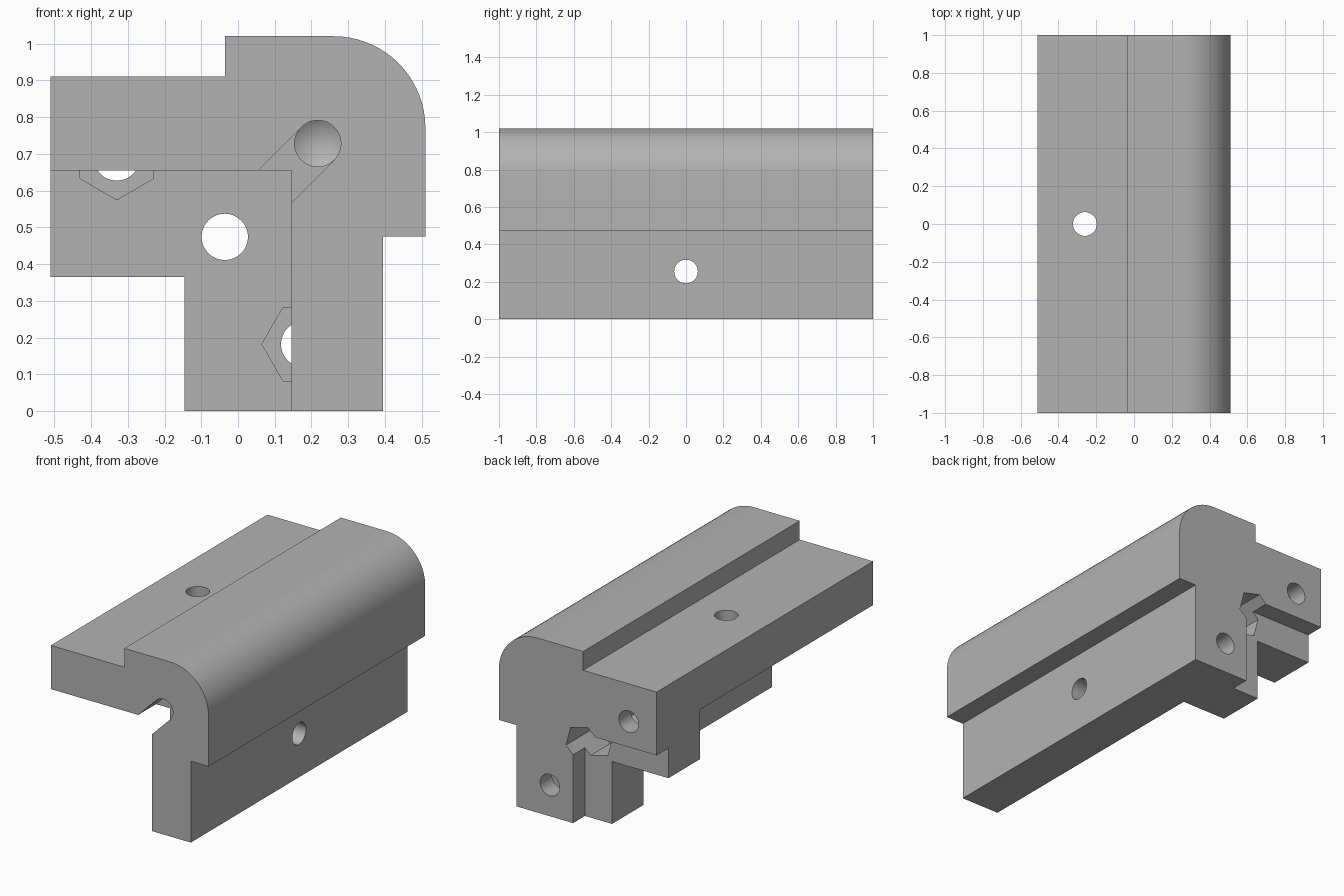
import bpy, bmesh, math
from mathutils import Vector

cube = bpy.data.objects.get("Cube")
if cube:
    bpy.data.objects.remove(cube, do_unlink=True)

grey = bpy.data.materials.new("plain_grey")
grey.use_nodes = True
colour = (0.45, 0.45, 0.45, 1)
grey.diffuse_color = colour
grey.node_tree.nodes["Principled BSDF"].inputs["Base Color"].default_value = colour

HOLE, NUT = 0.063, 0.115      # bolt hole and nut pocket radii
BLOCK_FRONT, BLOCK_BACK = 0.6, 0.89


def prism(name, outline, start, end, axis="y", tip=0):
    """Extrude a 2D outline along an axis, optionally ending in a cone."""
    def place(p, d):
        return {"x": (d, p[0], p[1]), "y": (p[0], d, p[1]), "z": (p[0], p[1], d)}[axis]
    bm = bmesh.new()
    a = [bm.verts.new(place(p, start)) for p in outline]
    b = [bm.verts.new(place(p, end)) for p in outline]
    n = len(outline)
    for i in range(n):
        j = (i + 1) % n
        bm.faces.new((a[i], a[j], b[j], b[i]))
    bm.faces.new(a)
    if tip:
        mid = sum((Vector(p) for p in outline), Vector((0, 0))) / n
        point = bm.verts.new(place(mid, end + tip))
        for i in range(n):
            bm.faces.new((b[i], b[(i + 1) % n], point))
    else:
        bm.faces.new(b)
    bmesh.ops.recalc_face_normals(bm, faces=bm.faces)
    mesh = bpy.data.meshes.new(name)
    bm.to_mesh(mesh)
    bm.free()
    mesh.materials.append(grey)
    obj = bpy.data.objects.new(name, mesh)
    bpy.context.collection.objects.link(obj)
    return obj


def ring(x, y, radius, sides=48, turn=0):
    return [(x + radius * math.cos(turn + math.tau * i / sides),
             y + radius * math.sin(turn + math.tau * i / sides)) for i in range(sides)]


def box(x0, x1, z0, z1):
    return [(x0, z0), (x1, z0), (x1, z1), (x0, z1)]


# Full corner profile with a rounded outer edge
arc = [(0.26 + 0.25 * math.cos(math.radians(t)), 0.77 + 0.25 * math.sin(math.radians(t)))
       for t in range(0, 91, 5)]
profile = [(-0.145, 0), (0.395, 0), (0.395, 0.475), (0.51, 0.475), *arc,
           (-0.035, 1.02), (-0.035, 0.91), (-0.51, 0.91), (-0.51, 0.365), (-0.145, 0.365)]
body = prism("corner_bracket", profile, -1, 1)

# Recesses that leave a thin front section and a stepped back rim
cutters = [
    prism("front_recess_cutter", box(-1, 0.145, -1, 0.655), -2, BLOCK_FRONT),
    prism("back_step_cutter", box(-1, 0.03, -1, 0.54), BLOCK_BACK, 2),
]

# Side bolt holes through each arm
cutters += [
    prism("top_hole_cutter", ring(-0.26, 0, HOLE), 0.5, 1.2, "z"),
    prism("side_hole_cutter", ring(0, 0.255, HOLE), 0, 0.7, "x"),
]

# Lengthwise bolt holes with hexagonal nut pockets in the thick block
for name, x, z, turn in (("arm", -0.33, 0.69, 90), ("leg", 0.18, 0.182, 0)):
    cutters.append(prism(name + "_nut_cutter", ring(x, z, NUT, 6, math.radians(turn)),
                         BLOCK_FRONT, BLOCK_BACK))
    cutters.append(prism(name + "_bolt_cutter", ring(x, z, HOLE), 0.8, 1.2))
cutters += [
    prism("corner_nut_cutter", ring(-0.036, 0.474, NUT, 6, math.radians(45)), 0.71, 1.2),
    prism("corner_bolt_cutter", ring(-0.036, 0.474, HOLE), 0.3, 1.2),
]

# Diagonal slot at the front and the blind drilled hole behind it
centre = Vector((0.217, 0.728))
along, across = Vector((-1, -1)).normalized(), Vector((1, -1)).normalized() * HOLE
slot = [centre + across, centre - across,
        centre - across + along * 0.3, centre + across + along * 0.3]
cutters += [
    prism("slot_cutter", slot, -1.2, -0.835),
    prism("blind_hole_cutter", ring(*centre, HOLE), -1.2, -0.6, tip=0.04),
]

bpy.context.view_layer.objects.active = body
for cutter in cutters:
    mod = body.modifiers.new(cutter.name, "BOOLEAN")
    mod.operation = "DIFFERENCE"
    mod.solver = "EXACT"
    mod.object = cutter
    bpy.ops.object.modifier_apply(modifier=mod.name)
    bpy.data.objects.remove(cutter, do_unlink=True)

bpy.ops.object.select_all(action="DESELECT")
body.select_set(True)
bpy.ops.object.shade_smooth_by_angle(angle=math.radians(20))
